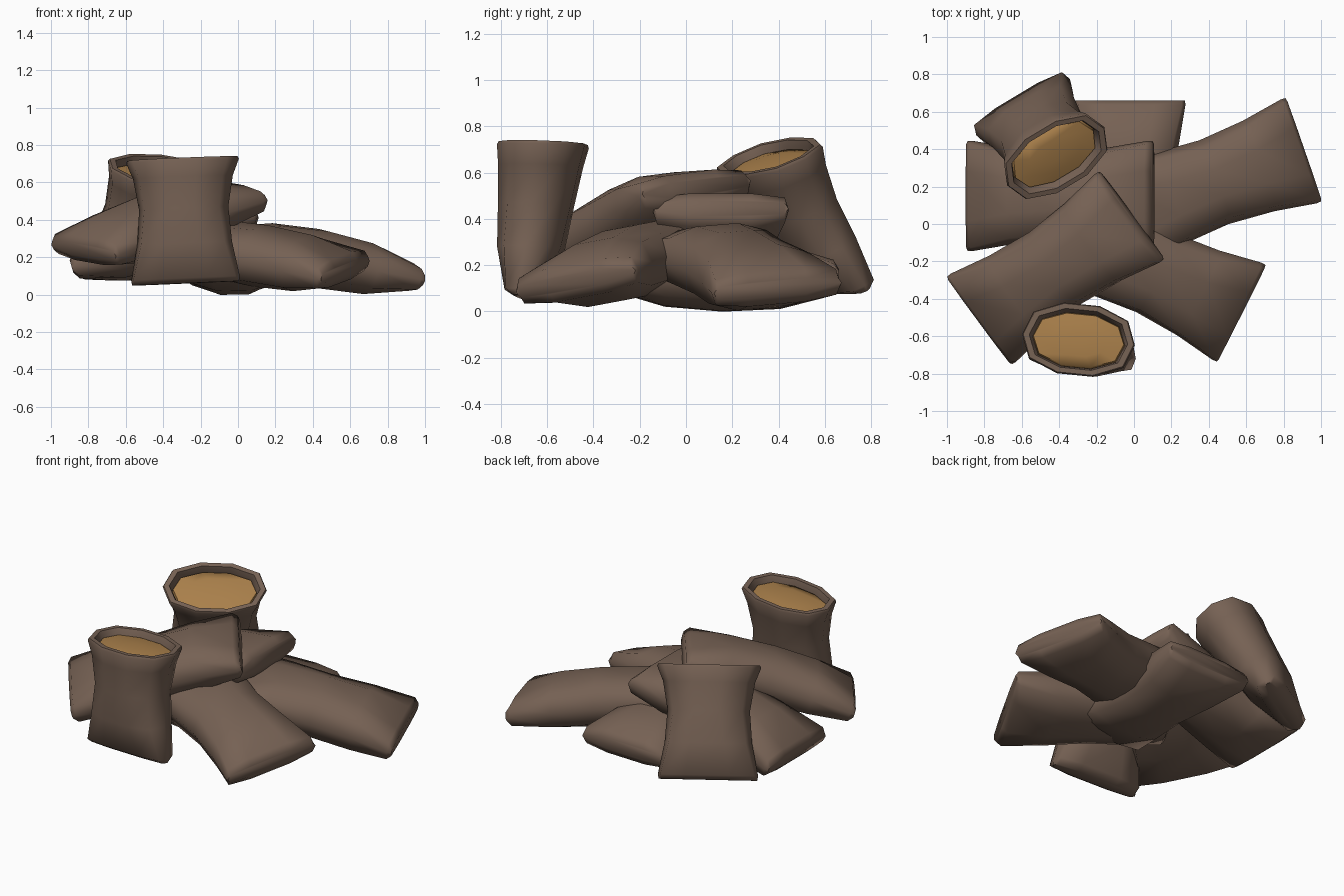
import bpy, bmesh, math
from mathutils import Vector

if "Cube" in bpy.data.objects:
    bpy.data.objects.remove(bpy.data.objects["Cube"])


def material(name, col):
    m = bpy.data.materials.new(name)
    m.diffuse_color = (*col, 1)
    m.use_nodes = True
    m.node_tree.nodes["Principled BSDF"].inputs["Base Color"].default_value = m.diffuse_color
    return m


CLOTH = material("brown_sackcloth", (0.180, 0.120, 0.088))
GRAIN = material("tan_grain", (0.40, 0.215, 0.07))

# Ten-sided section, from a flat seam (0) to a full bulge (1)
FLAT = [(1, 0), (0.94, 0.75), (0.45, 1)]
FULL = [(1, 0), (0.84, 0.66), (0.32, 1)]


def section(r):
    q = [(a[0] + (b[0] - a[0]) * r, a[1] + (b[1] - a[1]) * r) for a, b in zip(FLAT, FULL)]
    pts = q + [(-x, y) for x, y in reversed(q)]
    return pts + [(x, -y) for x, y in pts[4:0:-1]]


def loft(name, mat, start, end, wide, stations, normal=None):
    """Loft rings (t, half width, half thickness, roundness) from start to end."""
    a, b = Vector(start), Vector(end)
    w = Vector(normal).normalized() if normal else (b - a).normalized()
    u = Vector(wide)
    u = (u - w * u.dot(w)).normalized()
    v = w.cross(u)
    bm = bmesh.new()
    rings = []
    for t, hw, ht, r in stations:
        c = a.lerp(b, t)
        rings.append([bm.verts.new(c + u * x * hw + v * y * ht) for x, y in section(r)])
    for r0, r1 in zip(rings, rings[1:]):
        for i in range(10):
            j = (i + 1) % 10
            bm.faces.new((r0[i], r0[j], r1[j], r1[i]))
    bm.faces.new(rings[0][::-1])
    bm.faces.new(rings[-1])
    me = bpy.data.meshes.new(name)
    bm.to_mesh(me)
    bm.free()
    me.materials.append(mat)
    ob = bpy.data.objects.new(name, me)
    bpy.context.collection.objects.link(ob)
    me.shade_smooth()
    me.set_sharp_from_angle(angle=math.radians(60))
    return ob


# Closed sack: pinched flat at both ends, narrow and thick in the middle
half = [(0, 0.293, 0.035, 0), (0.025, 0.295, 0.075, 0), (0.25, 0.257, 0.138, 0.6)]
CLOSED = half + [(0.5, 0.238, 0.155, 1)] + [(1 - t, *s) for t, *s in reversed(half)]

sacks = {
    "top_sack": ((-0.825, -0.515, 0.235), (-0.015, 0.045, 0.535), (-0.35, 0.47, 0.06)),
    "left_sack": ((-0.89, 0.15, 0.15), (0.1, 0.15, 0.445), (0, 1, 0)),
    "right_sack": ((0.905, 0.397, 0.1), (-0.05, 0.05, 0.285), (-0.2, 0.55, 0.05)),
    "front_sack": ((0.573, -0.477, 0.13), (-0.34, -0.045, 0.285), (0.25, 0.53, 0.1)),
    "back_sack": ((-0.02, 0.66, 0.145), (-0.02, -0.34, 0.165), (1, 0, 0.02)),
}
for name, (s, e, wd) in sacks.items():
    loft(name, CLOTH, s, e, wd, CLOSED)

# Open sack: flat bottom seam, waist, wide rim, inner wall
OPEN = [(0, 0.287, 0.035, 0), (0.04, 0.292, 0.08, 0), (0.32, 0.255, 0.138, 0.6),
        (0.6, 0.24, 0.158, 1), (0.85, 0.268, 0.176, 1), (0.98, 0.303, 0.19, 1), (1, 0.297, 0.184, 1),
        (1, 0.265, 0.158, 1), (0.96, 0.255, 0.148, 1), (0.88, 0.245, 0.14, 1)]
# Grain: low dome filling the mouth
HEAP = [(0.88, 0.25, 0.15, 1), (0.945, 0.243, 0.138, 1), (0.96, 0.15, 0.085, 1), (0.965, 0.05, 0.03, 1)]

open_sacks = {
    "front_open": ((-0.28, -0.695, 0.06), (-0.297, -0.617, 0.727), (1, -0.1, 0.04), (-0.04, 0.03, 1)),
    "back_open": ((-0.6, 0.635, 0.09), (-0.415, 0.357, 0.672), (0.84, 0.5, 0), (0.15, -0.24, 0.6)),
}
for name, (s, e, wd, n) in open_sacks.items():
    loft(name + "_sack", CLOTH, s, e, wd, OPEN, n)
    loft(name + "_grain", GRAIN, s, e, wd, HEAP, n)
